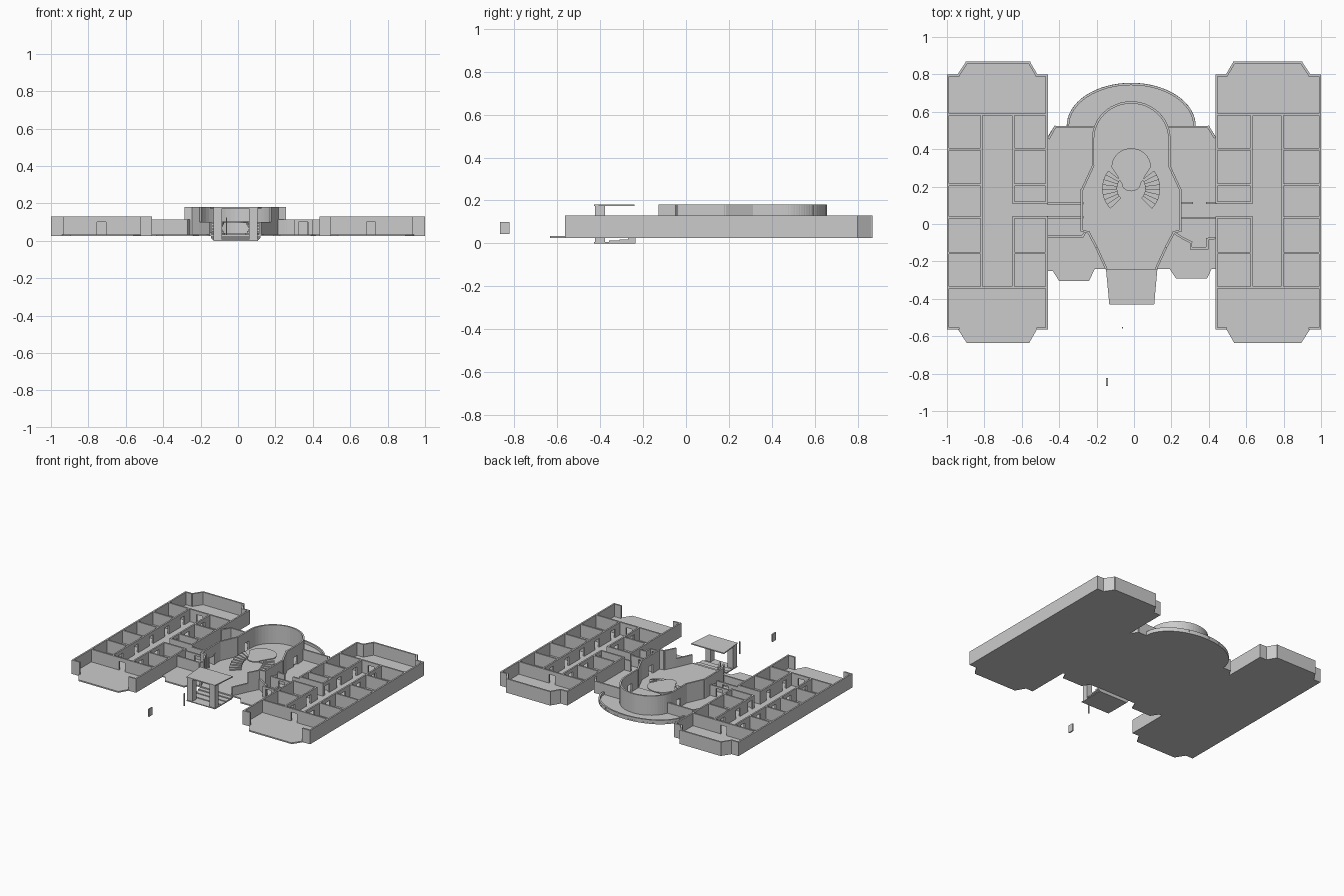
import bpy, bmesh, math
from mathutils import Vector

if "Cube" in bpy.data.objects:
    bpy.data.objects.remove(bpy.data.objects["Cube"])

T = 0.012          # wall thickness
Z0, ZF = 0.025, 0.035   # floor bottom / top
DOOR_W, DOOR_TOP = 0.05, 0.102


def finish(name, bm):
    bmesh.ops.recalc_face_normals(bm, faces=bm.faces)
    me = bpy.data.meshes.new(name)
    bm.to_mesh(me)
    bm.free()
    ob = bpy.data.objects.new(name, me)
    bpy.context.collection.objects.link(ob)
    return ob


def prism(bm, pts, z0, z1):
    lo = [bm.verts.new((x, y, z0)) for x, y in pts]
    hi = [bm.verts.new((x, y, z1)) for x, y in pts]
    bm.faces.new(lo[::-1])
    bm.faces.new(hi)
    n = len(pts)
    for i in range(n):
        j = (i + 1) % n
        bm.faces.new((lo[i], lo[j], hi[j], hi[i]))


def slab(name, pts, z0=Z0, z1=ZF):
    bm = bmesh.new()
    prism(bm, pts, z0, z1)
    return finish(name, bm)


def box(bm, x0, x1, y0, y1, z0, z1):
    prism(bm, [(x0, y0), (x1, y0), (x1, y1), (x0, y1)], z0, z1)


def wall(bm, p, q, z1=0.13, doors=(), z0=Z0, t=T):
    """Straight wall p-q; doors are distances along the wall to each doorway centre."""
    p, q = Vector(p), Vector(q)
    d = (q - p).normalized()
    n = Vector((-d.y, d.x)) * t / 2
    length = (q - p).length

    def piece(a, b, za, zb):
        A, B = p + d * a, p + d * b
        prism(bm, [A - n, B - n, B + n, A + n], za, zb)
    start = -t / 2
    for c in sorted(doors):
        a, b = c - DOOR_W / 2, c + DOOR_W / 2
        piece(start, a, z0, z1)
        piece(a, b, min(DOOR_TOP, z1 - 0.015), z1)
        start = b
    piece(start, length + t / 2, z0, z1)


def path(bm, pts, z1=0.13, **kw):
    for a, b in zip(pts, pts[1:]):
        wall(bm, a, b, z1, **kw)


def arc(cx, cy, rx, ry, a0, a1, n):
    return [(cx + rx * math.cos(math.radians(a0 + (a1 - a0) * i / n)),
             cy + ry * math.sin(math.radians(a0 + (a1 - a0) * i / n))) for i in range(n + 1)]


# Wings: floor, shell, corridor and rooms
def wing(side, s, xi, ca, cb):
    X = lambda pts: [(s * x, y) for x, y in pts]
    slab(side + "_wing_floor", X([
        (xi, -.565), (xi + .06, -.565), (xi + .1, -.635), (.895, -.635), (.94, -.565), (1, -.565),
        (1, .80), (.94, .80), (.895, .868), (xi + .1, .868), (xi + .06, .80), (xi, .80)]))
    bm = bmesh.new()
    h = T / 2
    i, o = xi + h, 1 - h
    path(bm, X([(i + .05, -.559), (i, -.559), (i, .035)]))
    path(bm, X([(i, .115), (i, .794), (xi + .06, .794), (xi + .1, .862), (.895, .862),
                (.94, .794), (o, .794), (o, -.559), (.94, -.559)]))
    finish(side + "_wing_outer_wall", bm)

    bm = bmesh.new()
    mid = (ca + cb) / 2
    for y in (-.34, .585):                      # end walls with a doorway
        wall(bm, (s * i, y), (s * o, y), doors=[mid - i])
    lo = -.34
    wall(bm, (s * cb, lo), (s * cb, .585), doors=[y - lo for y in (-.25, -.06, .12, .305, .49)])
    wall(bm, (s * ca, lo), (s * ca, .035), doors=[.09, .28])
    wall(bm, (s * ca, .115), (s * ca, .585), doors=[.045, .19, .375])
    for y in (-.155, .035, .21, .40):
        wall(bm, (s * cb, y), (s * o, y))
        wall(bm, (s * i, y), (s * ca, y))
    wall(bm, (s * i, .115), (s * ca, .115))
    finish(side + "_wing_rooms", bm)


wing("left", -1, .46, .645, .815)
wing("right", 1, .435, .63, .792)

# Central floor with front terraces
slab("central_floor", [
    (-.46, -.25), (-.435, -.25), (-.40, -.305), (-.24, -.305), (-.21, -.24), (.19, -.24),
    (.225, -.292), (.39, -.292), (.415, -.24), (.435, -.24), (.435, .47), (.40, .525),
    (-.425, .525), (-.46, .47)])

# Rear terrace with low parapet
terrace = arc(-.015, .525, .345, .23, 0, 180, 32)
slab("rear_terrace_floor", terrace)
bm = bmesh.new()
path(bm, arc(-.015, .525, .338, .223, 0, 180, 32), .055)
finish("rear_terrace_parapet", bm)

# Side rooms between hall and wings
bm = bmesh.new()
H = .115
path(bm, [(-.455, .46), (-.422, .519), (-.22, .519)], H)
path(bm, [(.43, .465), (.397, .519), (.19, .519)], H)
wall(bm, (-.46, .111), (-.275, .111), H, doors=[.10])
wall(bm, (-.46, .036), (-.275, .036), H, doors=[.10])
path(bm, [(-.46, -.066), (-.275, -.066), (-.262, -.045)], H)
wall(bm, (.255, .112), (.31, .112), H)
wall(bm, (.39, .112), (.435, .112), H)
wall(bm, (.255, .032), (.435, .032), H, doors=[.09])
path(bm, [(.22, -.05), (.26, -.075), (.305, -.098), (.305, -.13)], H)
wall(bm, (.305, -.13), (.392, -.13), H, doors=[.044])
path(bm, [(.392, -.13), (.392, -.08), (.435, -.075)], H)
finish("side_room_walls", bm)

# Tall hall with round rear end
bm = bmesh.new()
C, TALL = -.015, .18
for s in (-1, 1):
    P = lambda dx, y: (C + s * dx, y)
    wall(bm, P(.135, -.235), P(.188, -.12), .10)
    path(bm, [P(.188, -.12), P(.228, -.045), P(.264, -.035)], TALL)
    wall(bm, P(.264, -.035), P(.264, .18), TALL, doors=[.11])
    wall(bm, P(.264, .18), P(.204, .31), TALL)
    wall(bm, P(.204, .31), P(.204, .455), TALL, doors=[.1])
path(bm, arc(C, .455, .204, .195, 0, 180, 24), TALL)
finish("hall_walls", bm)

# Raised rotunda floor
slab("rotunda_floor", [(C - .2, .305), (C + .2, .305)] + arc(C, .455, .2, .19, 0, 180, 24), ZF, .04)

# Stair landing and two curved flights
slab("stair_landing", arc(C, .305, .105, .10, 0, 180, 16)
     + [(C - .07, .25)] + arc(C, .215, .05, .04, 180, 360, 10) + [(C + .07, .25)], .095, .103)
N = 8
for side, s in (("left", -1), ("right", 1)):
    bm = bmesh.new()
    for k in range(N):
        a0, a1 = -44 + 82 * k / N, -44 + 82 * (k + 1) / N
        z = ZF + .065 * (k + 1) / N
        ring = arc(0, .19, .155, .155, a0, a1, 2) + arc(0, .19, .075, .075, a1, a0, 2)
        prism(bm, [(C + s * x, y) for x, y in ring], z - .014, z)
    finish(side + "_curved_stair", bm)

# Entrance portico: roof, pillars, steps
slab("portico_roof", [(-.132, -.43), (.108, -.43), (.125, -.24), (-.15, -.24)], .174, .182)
bm = bmesh.new()
for x in (-.13, .058):
    box(bm, x, x + .045, -.425, -.378, 0, .175)
finish("portico_pillars", bm)
bm = bmesh.new()
for y0, z0, z1 in ((-.43, 0, .006), (-.36, .004, .012), (-.31, .010, .018), (-.27, .015, .026)):
    w = (y0 + .43) * .08
    box(bm, -.132 - w, .108 + w, y0, -.235, z0, z1)
finish("portico_steps", bm)

# Loose door panels in front
bm = bmesh.new()
box(bm, -.15, -.14, -.866, -.824, .043, .10)
finish("loose_panel", bm)
bm = bmesh.new()
box(bm, -.063, -.058, -.56, -.552, .03, .125)
finish("thin_post", bm)
